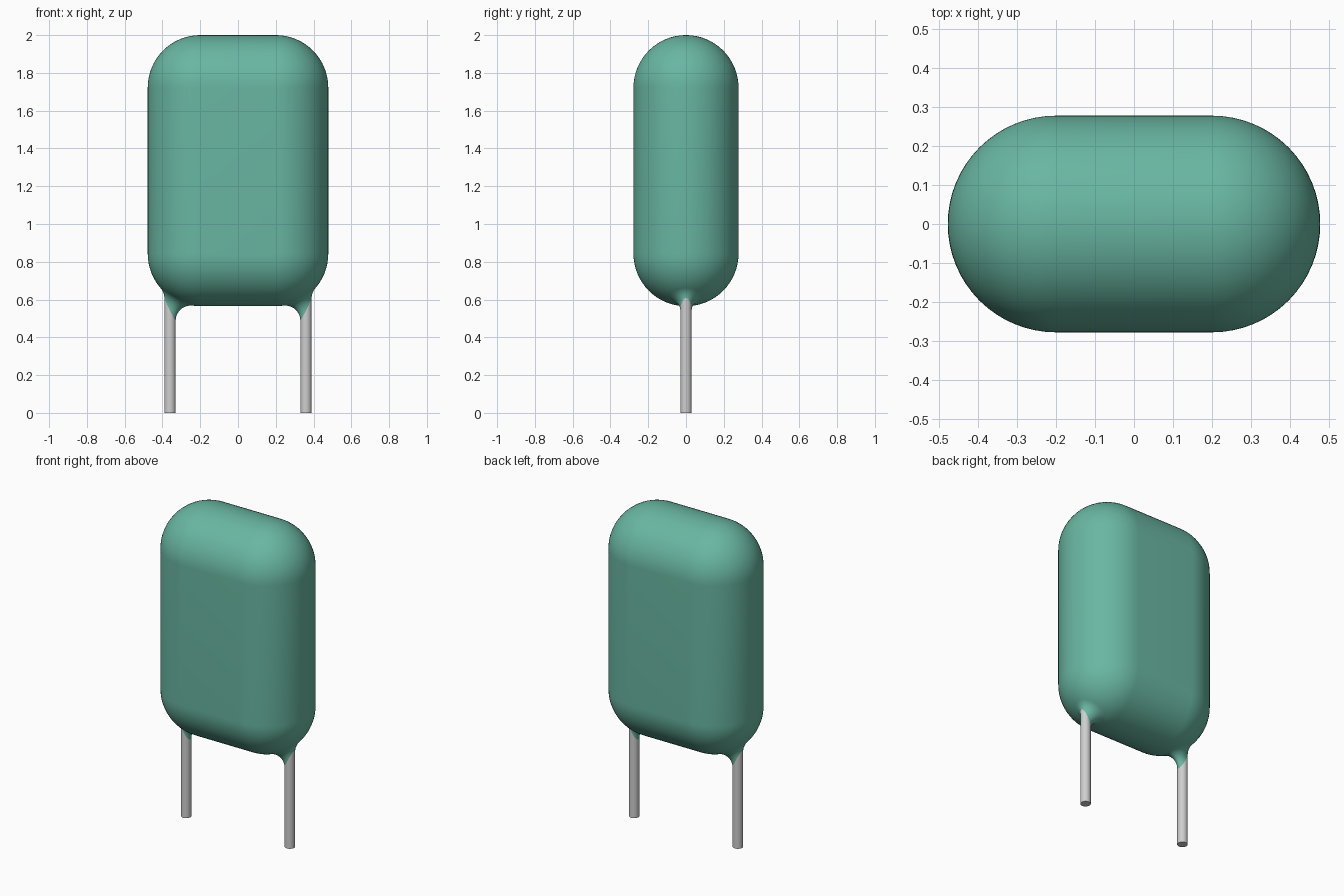
import bpy, bmesh, math
from mathutils import Vector

cube = bpy.data.objects.get("Cube")
if cube:
    bpy.data.objects.remove(cube, do_unlink=True)

R = 0.278                  # rounding radius of the body
CORE_X = 0.2               # half width of the flat face
Z_LOW, Z_HIGH = 0.843, 1.722
LEAD_X, LEAD_R = 0.36, 0.03
FILLET = 0.08              # radius of the coating where it runs onto a lead


def material(name, rgb, roughness):
    m = bpy.data.materials.new(name)
    m.use_nodes = True
    m.diffuse_color = (*rgb, 1)
    bsdf = m.node_tree.nodes["Principled BSDF"]
    bsdf.inputs["Base Color"].default_value = (*rgb, 1)
    bsdf.inputs["Roughness"].default_value = roughness
    return m


green = material("green coating", (0.14, 0.47, 0.36), 0.5)
grey = material("grey metal", (0.62, 0.62, 0.62), 0.5)


def loft(name, rings, mat, caps):
    """Skin a list of closed rings with quads, optionally capping both ends."""
    bm = bmesh.new()
    loops = [[bm.verts.new(p) for p in ring] for ring in rings]
    n = len(loops[0])
    for a, b in zip(loops, loops[1:]):
        for i in range(n):
            j = (i + 1) % n
            bm.faces.new((a[i], a[j], b[j], b[i]))
    if caps:
        bm.faces.new(loops[0])
        bm.faces.new(loops[-1])
    bmesh.ops.remove_doubles(bm, verts=bm.verts, dist=1e-5)
    bmesh.ops.recalc_face_normals(bm, faces=bm.faces)
    mesh = bpy.data.meshes.new(name)
    bm.to_mesh(mesh)
    bm.free()
    mesh.materials.append(mat)
    ob = bpy.data.objects.new(name, mesh)
    bpy.context.collection.objects.link(ob)
    bpy.ops.object.select_all(action='DESELECT')
    ob.select_set(True)
    bpy.context.view_layer.objects.active = ob
    bpy.ops.object.shade_smooth_by_angle(angle=math.radians(40))
    return ob


# Body: rounded rectangles whose corner radius swells from front to back
CORNERS = [(CORE_X, Z_HIGH), (-CORE_X, Z_HIGH), (-CORE_X, Z_LOW), (CORE_X, Z_LOW)]
ARC, DEPTH = 16, 32


def body_ring(t):
    r, y = R * math.sin(t), -R * math.cos(t)
    ring = []
    for q, (cx, cz) in enumerate(CORNERS):
        for k in range(ARC + 1):
            a = (q + k / ARC) * math.pi / 2
            ring.append((cx + r * math.cos(a), y, cz + r * math.sin(a)))
    return ring


loft("body", [body_ring(math.pi * i / DEPTH) for i in range(DEPTH + 1)], green, True)


# Coating collar: a ball rolled around the lead, touching lead and body
def collar_section(side, angle, steps=10):
    out = Vector((math.cos(angle), math.sin(angle), 0))
    c = Vector((side * LEAD_X, 0, 0)) + out * (LEAD_R + FILLET)
    core = Vector((max(-CORE_X, min(CORE_X, c.x)), 0, Z_LOW))
    d2 = (c.x - core.x) ** 2 + c.y ** 2
    c.z = Z_LOW - math.sqrt((R + FILLET) ** 2 - d2)
    to_lead, to_body = -out, (core - c).normalized()
    total = to_lead.angle(to_body)
    points = []
    for i in range(steps + 1):
        a = total * i / steps
        d = (to_lead * math.sin(total - a) + to_body * math.sin(a)) / math.sin(total)
        points.append(c + d * FILLET)
    return points


SIDES = 32
for label, side in (("left", 1), ("right", -1)):
    sections = [collar_section(side, math.tau * i / SIDES) for i in range(SIDES)]
    collar = loft(label + "_collar", list(zip(*sections)), green, False)
    # An open skin needs its outside chosen explicitly: the lead end faces outwards
    f = min(collar.data.polygons, key=lambda p: p.center.z)
    if f.normal.dot(f.center - Vector((side * LEAD_X, 0, f.center.z))) < 0:
        collar.data.flip_normals()

    # Wire lead, running up into the body
    lead = [[(side * LEAD_X + LEAD_R * math.cos(math.tau * i / SIDES),
              LEAD_R * math.sin(math.tau * i / SIDES), z) for i in range(SIDES)]
            for z in (0, 0.7)]
    loft(label + "_lead", lead, grey, True)
